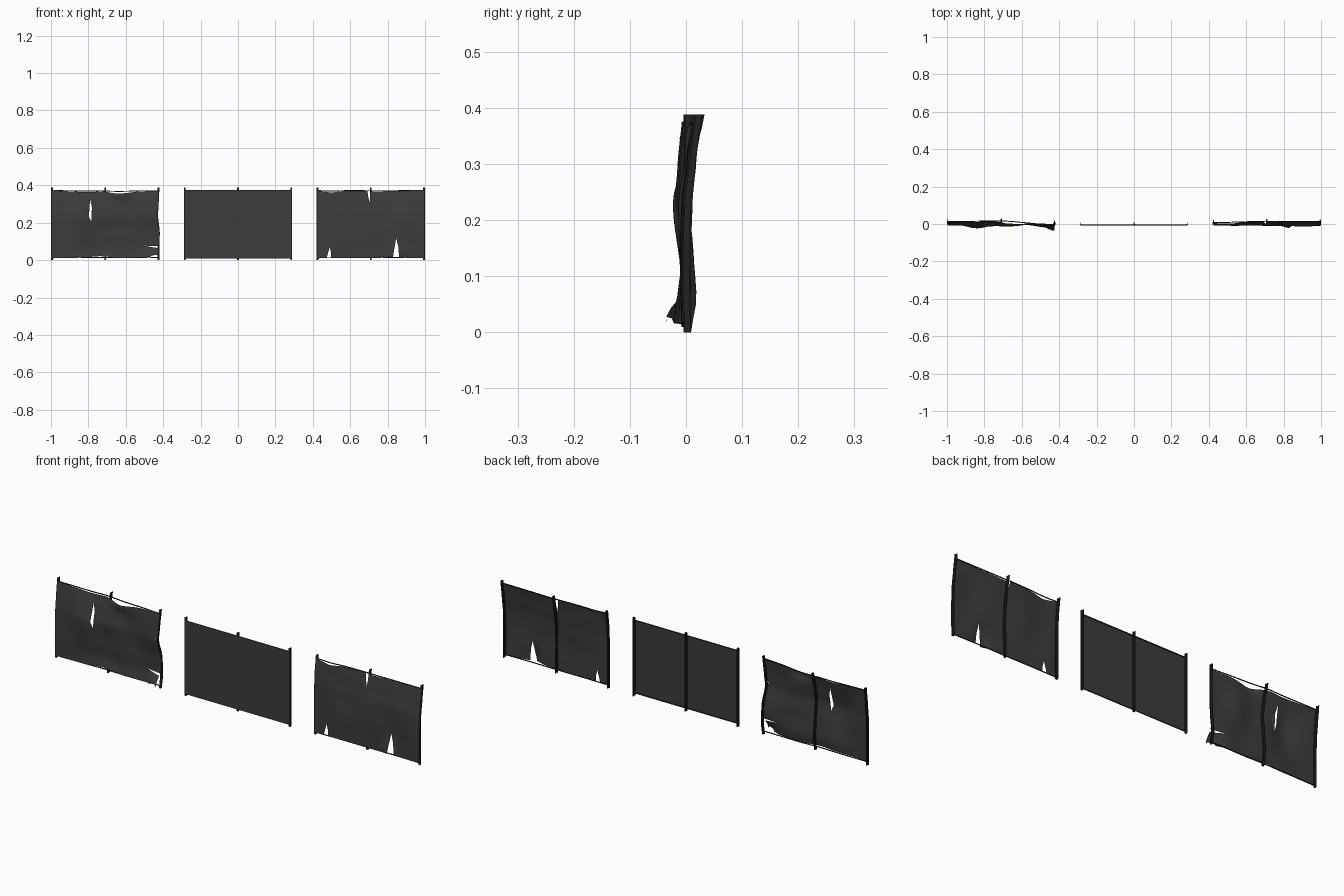
import bpy, math
from mathutils import Vector
from mathutils.geometry import delaunay_2d_cdt

if "Cube" in bpy.data.objects:
    bpy.data.objects.remove(bpy.data.objects["Cube"])

HALF, Z0, Z1, POST_H = 0.285, 0.012, 0.372, 0.388
LEVELS = [0, 0.06, 0.15, 0.24, 0.30, POST_H]


def material(name, v):
    m = bpy.data.materials.new(name)
    m.diffuse_color = (v, v, v, 1)
    m.use_nodes = True
    m.node_tree.nodes["Principled BSDF"].inputs["Base Color"].default_value = m.diffuse_color
    return m


CLOTH = material("dark_cloth", 0.045)
METAL = material("dark_metal", 0.016)


def add(name, verts, faces, mat, smooth=False):
    me = bpy.data.meshes.new(name)
    me.from_pydata(verts, [], faces)
    me.materials.append(mat)
    for p in me.polygons:
        p.use_smooth = smooth
    me.update()
    ob = bpy.data.objects.new(name, me)
    bpy.context.collection.objects.link(ob)
    return ob


def lerp(table, t):
    """Piecewise smooth interpolation of (key, value) pairs."""
    if t <= table[0][0]:
        return table[0][1]
    for (a, va), (b, vb) in zip(table, table[1:]):
        if t <= b:
            f = (t - a) / (b - a)
            f = 0.5 * f + 0.5 * f * f * (3 - 2 * f)
            return va + (vb - va) * f
    return table[-1][1]


def sweep(name, sections, mat):
    """Join rings of points into a capped tube."""
    n = len(sections[0])
    verts = [p for s in sections for p in s]
    faces = [(i * n + j, i * n + (j + 1) % n, (i + 1) * n + (j + 1) % n, (i + 1) * n + j)
             for i in range(len(sections) - 1) for j in range(n)]
    faces += [tuple(reversed(range(n))), tuple(range(len(verts) - n, len(verts)))]
    return add(name, verts, faces, mat)


def inside(p, poly):
    hit = False
    for (x1, z1), (x2, z2) in zip(poly, poly[1:] + poly[:1]):
        if (z1 > p[1]) != (z2 > p[1]) and p[0] < (x2 - x1) * (p[1] - z1) / (z2 - z1) + x1:
            hit = not hit
    return hit


# T-shaped post cross-section, flange to the front, stem to the back
TEE = [(-.005, -.004), (.005, -.004), (.005, -.001), (.0018, -.001),
       (.0018, .009), (-.0018, .009), (-.0018, -.001), (-.005, -.001)]


def panel(tag, cx, bends, shift, top, bottom, tears, bumps, wave):
    px = [-HALF, 0, HALF]
    bend = [list(zip(LEVELS, b)) for b in bends]
    side = [list(zip(LEVELS, s)) for s in shift]

    def dy(x, z):
        return lerp([(a, lerp(b, z)) for a, b in zip(px, bend)], x)

    def dx(x, z):
        return lerp([(a, lerp(b, z)) for a, b in zip(px, side)], x)

    # posts and wire ties
    for i, x in enumerate(px):
        zs = [POST_H * k / 16 for k in range(17)]
        sweep(f"{tag}_post_{i}", [[(cx + x + dx(x, z) + a, dy(x, z) + b, z) for a, b in TEE]
                                  for z in zs], METAL)
        for k, z in enumerate((Z0, 0.205, Z1)):
            if i != 1:
                continue
            ring = [(-.003, -.0078), (.003, -.0078), (.003, .0045), (-.003, .0045)]
            sweep(f"{tag}_tie_{k}", [[(cx + x + dx(x, z) + a, dy(x, z) + b, z + h)
                                      for a, b in ring] for h in (-.003, .003)], METAL)

    # top and bottom rails
    for nm, z, sag in (("top", Z1, top), ("bottom", Z0, bottom)):
        rings = []
        for k in range(25):
            x = -HALF + 2 * HALF * k / 24
            zz = z + 0.3 * lerp(sag, x)
            rings.append([(cx + x + dx(x, z), dy(x, z) - .0045 + .0025 * math.cos(t), zz + .0025 * math.sin(t))
                          for t in [math.tau * j / 6 for j in range(6)]])
        sweep(f"{tag}_{nm}_rail", rings, METAL)

    # cloth sheet: triangulated flat with tears left out, then draped
    nx, nz = 40, 26
    pts = [Vector((-HALF + 2 * HALF * i / nx, Z0 + (Z1 - Z0) * j / nz))
           for j in range(nz + 1) for i in range(nx + 1)]
    edges = []
    for poly in tears:
        s = len(pts)
        pts += [Vector(p) for p in poly]
        edges += [(s + i, s + (i + 1) % len(poly)) for i in range(len(poly))]
    w = nx + 1
    corners = [0, nx, w * (nz + 1) - 1, w * nz]
    edges += list(zip(corners, corners[1:] + corners[:1]))
    flat, _, tris, *_ = delaunay_2d_cdt(pts, edges, [], 0, 1e-5)
    keep = []
    for t in tris:
        c = sum((flat[i] for i in t), Vector((0, 0))) / len(t)
        if abs(c.x) < HALF and Z0 < c.y < Z1 and not any(inside(c, p) for p in tears):
            keep.append(tuple(t))
    used = sorted({i for t in keep for i in t})
    remap = {o: n for n, o in enumerate(used)}
    verts = []
    for i in used:
        x, z = flat[i]
        v = (z - Z0) / (Z1 - Z0)
        y = dy(x, z) - .007
        y += wave * math.sin(x * 21 + z * 9 + cx) * math.sin(math.pi * (x + HALF) / HALF) * math.sin(math.pi * v)
        for bx, bz, rx, rz, amp in bumps:
            y += amp * math.exp(-((x - bx) / rx) ** 2 - ((z - bz) / rz) ** 2)
        verts.append((cx + x + dx(x, z), y, z + lerp(top, x) * v ** 6 + lerp(bottom, x) * (1 - v) ** 6))
    add(f"{tag}_cloth", verts, [tuple(remap[i] for i in t) for t in keep], CLOTH, True)


FLAT = [0] * 6
LEVEL = [(-HALF, 0), (HALF, 0)]

# intact middle panel
panel("middle", 0, [FLAT] * 3, [FLAT] * 3, LEVEL, LEVEL, [], [], 0)

# left panel, badly battered
panel("left", -0.71,
      [[0, 0, 0, .003, .009, .018], [0, .010, .004, -.006, .003, .024], [0, .010, .003, -.012, -.008, 0]],
      [FLAT, FLAT, [0, 0, .002, -.008, -.004, 0]],
      [(-HALF, 0), (-.09, -.009), (-.02, -.005), (.07, -.017), (.2, -.004), (HALF, -.003)],
      [(-HALF, 0), (-.1, .004), (-.03, .009), (.1, 0), (.2, .003), (HALF, .004)],
      [[(-.081, .33), (-.071, .285), (-.075, .205), (-.087, .235)],
       [(.212, .076), (.30, .073), (.30, .061), (.26, .066)],
       [(.235, .005), (.25, .022), (.277, .024), (.29, .005)],
       [(.30, .32), (.279, .25), (.30, .17)]],
      [(.07, .365, .06, .03, -.020), (.28, .025, .05, .04, -.032),
       (-.13, .22, .06, .09, -.010), (.13, .25, .07, .08, .006), (-.2, .08, .06, .07, -.005)], .005)

# right panel, lightly battered
panel("right", 0.71,
      [[0, 0, 0, 0, .003, .013], [0, 0, -.004, 0, .008, .021], [0, -.003, -.003, 0, .008, .019]],
      [FLAT] * 3,
      [(-HALF, 0), (-.21, -.011), (-.14, -.002), (-.03, -.002), (0, -.006), (.1, -.003), (HALF, 0)],
      [(-HALF, 0), (-.15, .003), (0, .002), (.13, .005), (HALF, 0)],
      [[(-.238, 0), (-.228, .04), (-.220, .068), (-.213, .04), (-.212, 0)],
       [(.117, 0), (.126, .06), (.136, .118), (.147, .07), (.152, 0)],
       [(-.022, .39), (-.014, .345), (-.007, .305), (-.003, .35), (-.004, .39)]],
      [(.12, .02, .035, .06, -.014), (-.2, .36, .05, .03, -.006),
       (-.13, .2, .07, .09, .005), (.16, .22, .07, .08, -.006)], .004)
